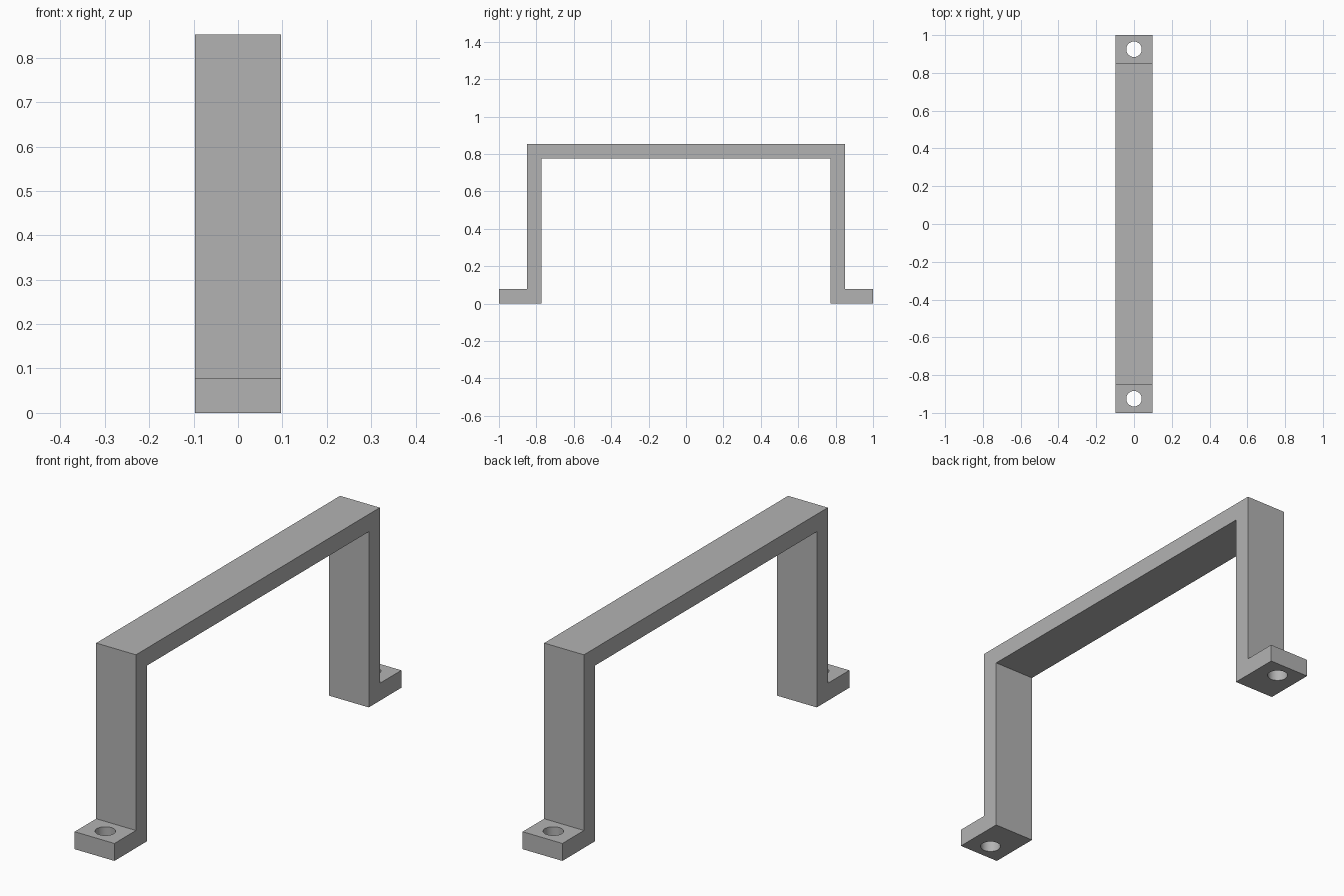
import bpy, bmesh

cube = bpy.data.objects.get("Cube")
if cube:
    bpy.data.objects.remove(cube, do_unlink=True)

HALF_WIDTH = 0.097
HEIGHT = 0.852
THICK = 0.077
LEG_OUTER = 0.85
LEG_INNER = LEG_OUTER - THICK
HOLE_Y = 0.925
HOLE_RADIUS = 0.041

grey = bpy.data.materials.new("plain grey")
grey.use_nodes = True
colour = (0.45, 0.45, 0.45, 1)
grey.diffuse_color = colour
grey.node_tree.nodes["Principled BSDF"].inputs["Base Color"].default_value = colour

# Bracket: half profile in (y, z), mirrored and extruded across the width
half = [(1, 0), (1, THICK), (LEG_OUTER, THICK), (LEG_OUTER, HEIGHT)]
inner = [(LEG_INNER, HEIGHT - THICK), (LEG_INNER, 0)]
mirror = lambda points: [(-y, z) for y, z in reversed(points)]
profile = half + mirror(half) + mirror(inner) + inner

bm = bmesh.new()
face = bm.faces.new([bm.verts.new((-HALF_WIDTH, y, z)) for y, z in profile])
side = bmesh.ops.extrude_face_region(bm, geom=[face])
moved = [v for v in side["geom"] if isinstance(v, bmesh.types.BMVert)]
bmesh.ops.translate(bm, verts=moved, vec=(2 * HALF_WIDTH, 0, 0))
bmesh.ops.recalc_face_normals(bm, faces=bm.faces)
mesh = bpy.data.meshes.new("handle_bracket")
bm.to_mesh(mesh)
bm.free()
mesh.materials.append(grey)
bracket = bpy.data.objects.new("handle_bracket", mesh)
bpy.context.collection.objects.link(bracket)

# Screw holes through both feet
cutters = []
for name, sign in (("front", -1), ("back", 1)):
    bpy.ops.mesh.primitive_cylinder_add(vertices=48, radius=HOLE_RADIUS, depth=4 * THICK,
                                        location=(0, sign * HOLE_Y, THICK / 2))
    cutter = bpy.context.object
    cutter.name = name + "_hole_cutter"
    cutter.hide_render = True
    cutter.data.materials.append(grey)
    cut = bracket.modifiers.new(name + "_hole", "BOOLEAN")
    cut.operation = "DIFFERENCE"
    cut.solver = "EXACT"
    cut.object = cutter
    cutters.append(cutter)

bpy.ops.object.select_all(action="DESELECT")
bracket.select_set(True)
bpy.context.view_layer.objects.active = bracket
for modifier in list(bracket.modifiers):
    bpy.ops.object.modifier_apply(modifier=modifier.name)
for cutter in cutters:
    bpy.data.objects.remove(cutter, do_unlink=True)

# Smooth hole walls, crisp edges
bpy.ops.object.shade_smooth_by_angle(angle=0.5)
